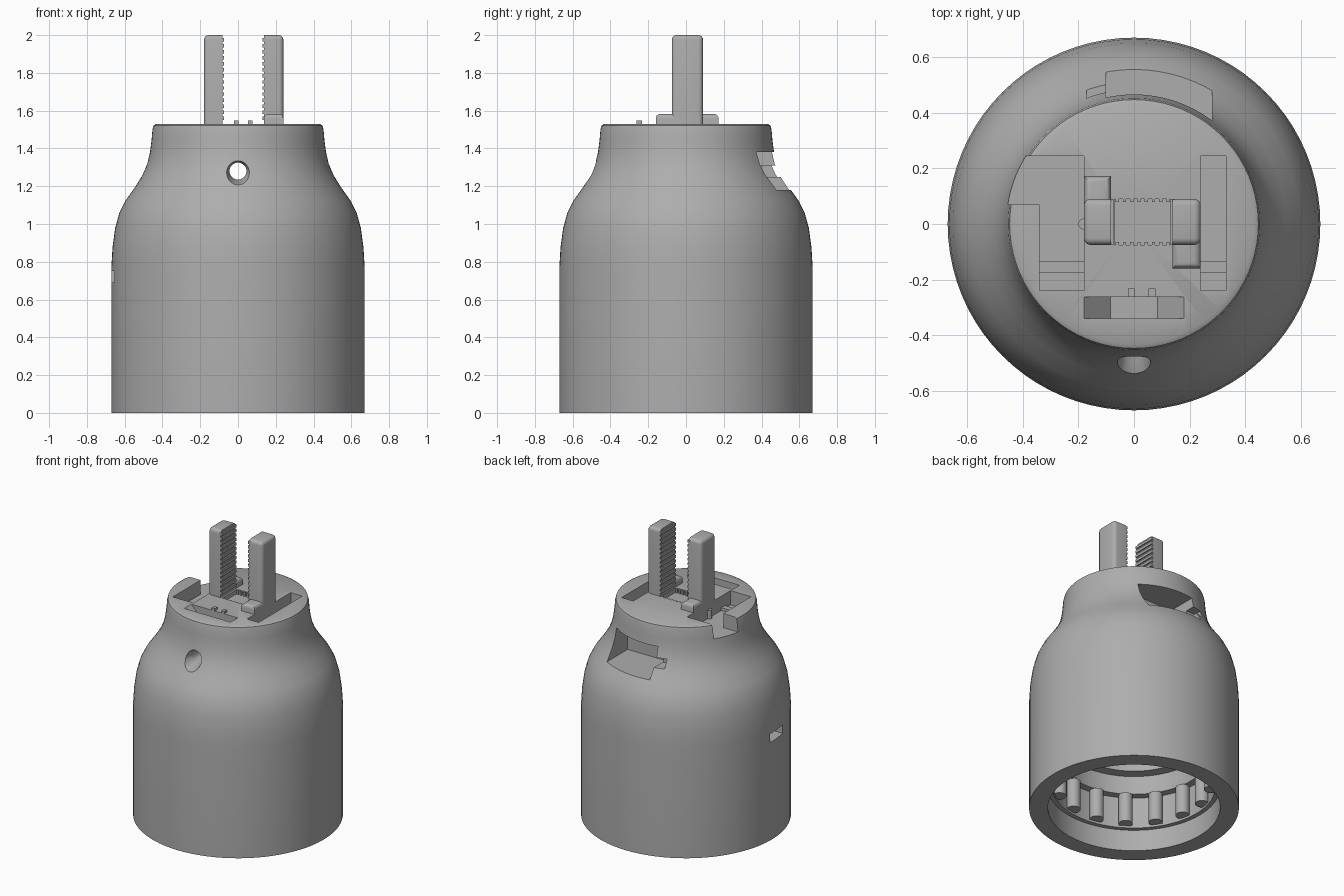
import bpy, bmesh, math
from mathutils import Matrix, Vector

old = bpy.data.objects.get("Cube")
if old:
    bpy.data.objects.remove(old, do_unlink=True)

grey = bpy.data.materials.new("warm_grey")
grey.use_nodes = True
grey.diffuse_color = (0.42, 0.42, 0.42, 1)
bsdf = next(n for n in grey.node_tree.nodes if n.type == 'BSDF_PRINCIPLED')
bsdf.inputs["Base Color"].default_value = (0.42, 0.42, 0.42, 1)


def finish(bm, name):
    bmesh.ops.recalc_face_normals(bm, faces=bm.faces)
    me = bpy.data.meshes.new(name)
    bm.to_mesh(me)
    bm.free()
    me.materials.append(grey)
    ob = bpy.data.objects.new(name, me)
    bpy.context.collection.objects.link(ob)
    return ob


def activate(ob):
    bpy.ops.object.select_all(action='DESELECT')
    ob.select_set(True)
    bpy.context.view_layer.objects.active = ob


def smooth(ob):
    activate(ob)
    bpy.ops.object.shade_smooth_by_angle(angle=math.radians(30))


def add_box(bm, x0, x1, y0, y1, z0, z1):
    centre = Vector(((x0 + x1) / 2, (y0 + y1) / 2, (z0 + z1) / 2))
    size = Matrix.Diagonal((x1 - x0, y1 - y0, z1 - z0, 1))
    return bmesh.ops.create_cube(bm, size=1, matrix=Matrix.Translation(centre) @ size)["verts"]


def box(name, *bounds):
    bm = bmesh.new()
    add_box(bm, *bounds)
    return finish(bm, name)


def cone(name, r1, r2, depth, matrix, sides=32):
    bm = bmesh.new()
    bmesh.ops.create_cone(bm, cap_ends=True, segments=sides, radius1=r1, radius2=r2,
                          depth=depth, matrix=matrix)
    return finish(bm, name)


def prism(name, outline, y0, y1):
    # outline in x and z, pushed along y
    bm = bmesh.new()
    face = bm.faces.new([bm.verts.new((x, y0, z)) for x, z in outline])
    new = bmesh.ops.extrude_face_region(bm, geom=[face])["geom"]
    bmesh.ops.translate(bm, vec=(0, y1 - y0, 0),
                        verts=[g for g in new if isinstance(g, bmesh.types.BMVert)])
    return finish(bm, name)


def cut(target, cutter):
    mod = target.modifiers.new("cut", 'BOOLEAN')
    mod.operation, mod.solver, mod.object = 'DIFFERENCE', 'EXACT', cutter
    activate(target)
    bpy.ops.object.modifier_apply(modifier=mod.name)
    bpy.data.objects.remove(cutter, do_unlink=True)


# Turned housing: stepped bore first, then the bell-shaped outside
profile = [(0, 0.95), (0.4, 0.95), (0.4, 0.5), (0.47, 0.5), (0.47, 0.37), (0.52, 0.37),
           (0.52, 0.15), (0.55, 0.15), (0.55, 0), (0.67, 0), (0.67, 0.78), (0.664, 0.88),
           (0.65, 0.98), (0.628, 1.06), (0.595, 1.125), (0.545, 1.195), (0.505, 1.26),
           (0.48, 1.32), (0.466, 1.38), (0.458, 1.44), (0.453, 1.5), (0.447, 1.522),
           (0.432, 1.53), (0, 1.53)]
bm = bmesh.new()
verts = [bm.verts.new((r, 0, z)) for r, z in profile]
edges = [bm.edges.new(pair) for pair in zip(verts, verts[1:])]
bmesh.ops.spin(bm, geom=verts + edges, axis=(0, 0, 1), cent=(0, 0, 0),
               steps=80, angle=math.tau, use_merge=True)
bmesh.ops.remove_doubles(bm, verts=bm.verts, dist=1e-4)
housing = finish(bm, "housing")

# Side window at the back with its small tab, and the slit low on the right side
cut(housing, box("window_cutter", -0.1, 0.28, 0.25, 0.8, 1.18, 1.38))
cut(housing, box("tab_cutter", -0.17, -0.09, 0.4, 0.8, 1.25, 1.31))
cut(housing, box("slit_cutter", -0.8, -0.56, -0.14, 0.02, 0.69, 0.75))

# Flared pin hole at the front, running through to the window
turn = Matrix.Rotation(math.radians(90), 4, 'X')
cut(housing, cone("hole_cutter", 0.045, 0.045, 0.9, Matrix.Translation((0, -0.1, 1.28)) @ turn))
cut(housing, cone("flare_cutter", 0.044, 0.08, 0.12, Matrix.Translation((0, -0.5, 1.28)) @ turn))

# Pockets in the top face
floor = 1.43
outline = [(-0.34, -0.24), (-0.18, -0.24), (-0.18, 0.245), (-0.6, 0.245), (-0.6, 0.07), (-0.34, 0.07)]
bm = bmesh.new()
face = bm.faces.new([bm.verts.new((x, y, floor)) for x, y in outline])
new = bmesh.ops.extrude_face_region(bm, geom=[face])["geom"]
bmesh.ops.translate(bm, vec=(0, 0, 0.3), verts=[g for g in new if isinstance(g, bmesh.types.BMVert)])
cut(housing, finish(bm, "open_pocket_cutter"))
cut(housing, box("side_pocket_cutter", 0.24, 0.33, -0.24, 0.245, floor, 1.7))
cut(housing, prism("front_pocket_cutter",
                   [(-0.18, 1.6), (0.18, 1.6), (0.18, 1.53), (0.085, 1.43), (-0.085, 1.43),
                    (-0.18, 1.53)], -0.34, -0.262))
cut(housing, box("rack_cutter", -0.07, 0.13, -0.075, 0.09, 1.5, 1.7))
smooth(housing)

# Low rails across the two side pockets
for side, x0, x1 in (("right", -0.34, -0.18), ("left", 0.24, 0.33)):
    box(side + "_pocket_rail", x0, x1, -0.175, -0.135, floor - 0.01, floor + 0.02)

# Small stop pin and the two latch nubs
cone("stop_pin", 0.02, 0.02, 0.06, Matrix.Translation((-0.18, 0, 1.46)), 16)
for i, x in enumerate((-0.01, 0.065)):
    box(f"latch_nub_{i + 1}", x - 0.012, x + 0.012, -0.262, -0.232, 1.5, 1.547)

# Rack teeth along both sides of the shallow slide
bm = bmesh.new()
for i in range(8):
    x = -0.06 + i * 0.026
    for y in (-0.07, 0.085):
        add_box(bm, x - 0.006, x + 0.006, y - 0.006, y + 0.006, 1.49, 1.528)
finish(bm, "slide_teeth")

# Inner ring of round ribs
bm = bmesh.new()
for i in range(16):
    a = math.tau * (i + 0.5) / 16
    spot = Matrix.Translation((0.495 * math.cos(a), 0.495 * math.sin(a), 0.268))
    bmesh.ops.create_cone(bm, cap_ends=True, segments=20, radius1=0.045, radius2=0.045,
                          depth=0.206, matrix=spot)
smooth(finish(bm, "inner_ribs"))


def rounded_block(name, bounds, keep):
    # bevel every edge except those on the kept-flat side and the base
    bm = bmesh.new()
    add_box(bm, *bounds)
    chosen = [e for e in bm.edges if not keep((e.verts[0].co + e.verts[1].co) / 2)]
    bmesh.ops.bevel(bm, geom=chosen, offset=0.024, segments=4, profile=0.5, affect='EDGES')
    ob = finish(bm, name)
    smooth(ob)
    return ob


# Two upright jaws with ridged inner faces and a foot each
base, top, front, back = 1.49, 2.0, -0.075, 0.09
for side, x0, x1, inner, foot_y in (("right", -0.18, -0.083, -0.083, (0.07, 0.172)),
                                    ("left", 0.138, 0.24, 0.138, (-0.16, -0.055))):
    rounded_block(side + "_jaw", (x0, x1, front, back, base, top),
                  lambda c: abs(c.x - inner) < 0.01 or c.z < base + 0.01)
    rounded_block(side + "_foot", (x0, x1, *foot_y, base, 1.583),
                  lambda c: c.z < base + 0.1 - 0.02 or abs(c.y) < 0.075)
    bm = bmesh.new()
    for i in range(14):
        z = 1.56 + i * 0.032
        add_box(bm, inner - 0.009, inner + 0.009, front, back, z - 0.009, z + 0.009)
    finish(bm, side + "_jaw_ridges")
